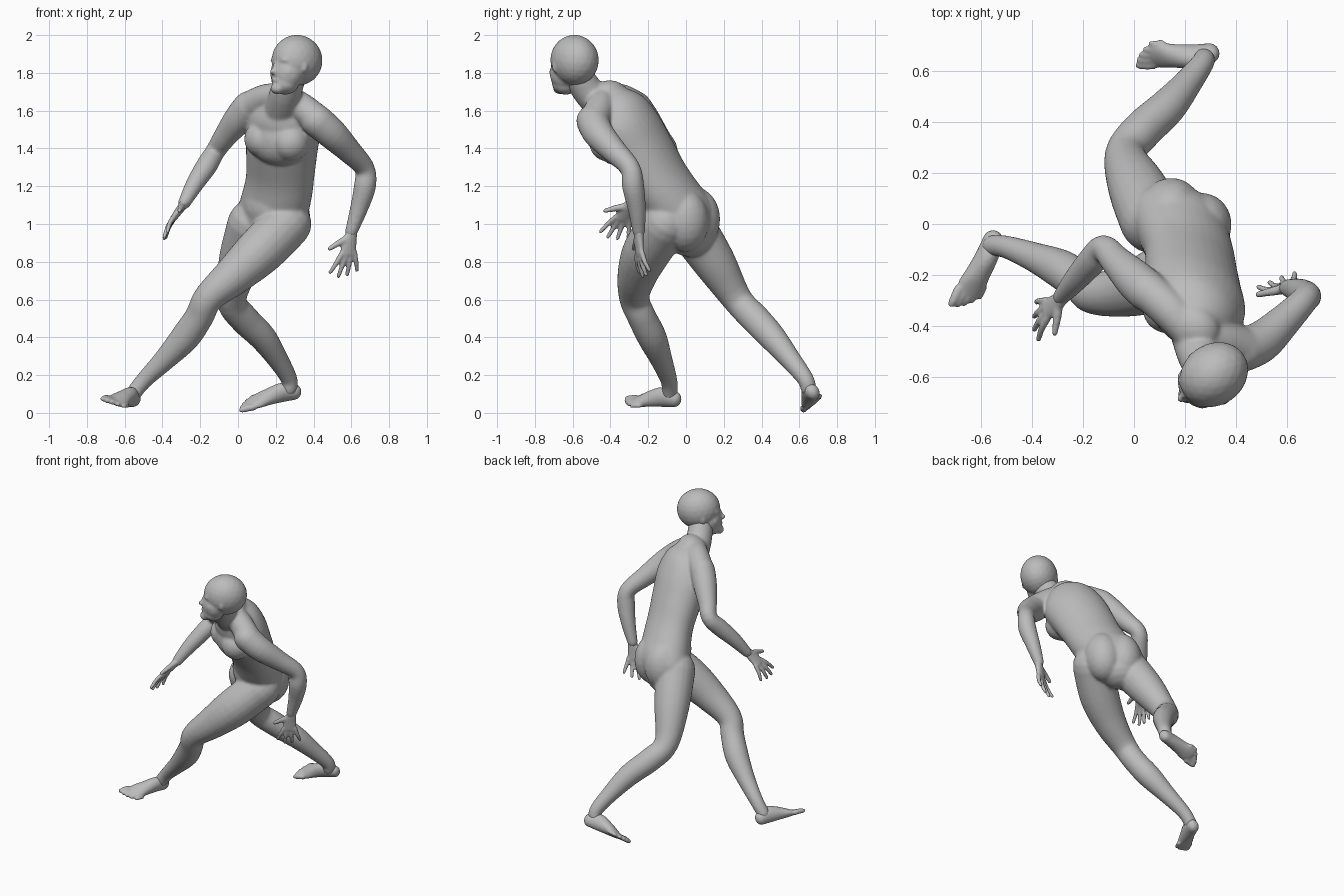
import bpy, bmesh
from math import sin, cos, pi, sqrt
from mathutils import Vector, Matrix

cube = bpy.data.objects.get("Cube")
if cube:
    bpy.data.objects.remove(cube, do_unlink=True)

grey = bpy.data.materials.new("plain grey")
grey.use_nodes = True
colour = (0.5, 0.5, 0.5, 1)
grey.diffuse_color = colour
grey.node_tree.nodes["Principled BSDF"].inputs["Base Color"].default_value = colour


def catmull(a, b, c, d, t):
    return [0.5 * (2 * q + (r - p) * t + (2 * p - 5 * q + 4 * r - s) * t * t
                   + (3 * q - p - 3 * r + s) * t ** 3) for p, q, r, s in zip(a, b, c, d)]


def loft(stations, side, square=True, steps=4, sides=20):
    """Round-ended tube; each station is x, y, z, half width, half depth."""
    ext = [stations[0]] + stations + [stations[-1]]
    path = [catmull(*ext[i:i + 4], k / steps)
            for i in range(len(stations) - 1) for k in range(steps)]
    path.append(list(stations[-1]))
    centres = [Vector(p[:3]) for p in path]
    last = len(path) - 1
    rings = []
    for i, p in enumerate(path):
        tangent = (centres[min(i + 1, last)] - centres[max(i - 1, 0)]).normalized()
        depth = side.cross(tangent).normalized()
        across = tangent.cross(depth) if square else side
        rings.append((centres[i], across * p[3], depth * p[4], tangent))

    # Rounded caps at both ends
    def cap(ring, sign):
        c, u, v, t = ring
        r = min(u.length, v.length)
        return [(c + t * sign * r * k, u * sqrt(1 - k * k), v * sqrt(1 - k * k), t)
                for k in (0.4, 0.7, 0.9, 0.98)]

    rings = cap(rings[0], -1)[::-1] + rings + cap(rings[-1], 1)
    loops = [[bm.verts.new(c + u * cos(2 * pi * j / sides) + v * sin(2 * pi * j / sides))
              for j in range(sides)] for c, u, v, t in rings]
    for low, high in zip(loops, loops[1:]):
        for j in range(sides):
            n = (j + 1) % sides
            bm.faces.new((low[j], low[n], high[n], high[j]))
    bm.faces.new(loops[0][::-1])
    bm.faces.new(loops[-1])


def limb(points, side=None):
    """Round tube; each point is x, y, z, radius."""
    if side is None:
        a, m, b = (Vector(points[i][:3]) for i in (0, len(points) // 2, -1))
        side = (m - a).cross(b - m).normalized()
    loft([(*p, p[3]) for p in points], side)


def blob(centre, radii, axes):
    """Ellipsoid turned to three given axes."""
    turn = Matrix(axes).transposed().to_4x4()
    bmesh.ops.create_icosphere(
        bm, subdivisions=3, radius=1,
        matrix=Matrix.Translation(centre) @ turn @ Matrix.Diagonal((*radii, 1)))


def finish(name, rounds):
    """Fuse the collected parts into one smooth skin."""
    bmesh.ops.recalc_face_normals(bm, faces=bm.faces)
    mesh = bpy.data.meshes.new(name)
    bm.to_mesh(mesh)
    bm.free()
    mesh.materials.append(grey)
    obj = bpy.data.objects.new(name, mesh)
    bpy.context.collection.objects.link(obj)
    fuse = obj.modifiers.new("fuse", 'REMESH')
    fuse.mode = 'VOXEL'
    fuse.voxel_size = 0.0075
    fuse.use_smooth_shade = True
    soften = obj.modifiers.new("soften", 'SMOOTH')
    soften.factor = 0.5
    soften.iterations = rounds


def hand(wrist, along, thumb_way, palm_sign):
    o = Vector(wrist)
    d = Vector(along).normalized()
    w = Vector(thumb_way)
    w = (w - d * w.dot(d)).normalized()
    palm = d.cross(w) * palm_sign

    def place(forward, out, drop=0):
        return o + d * forward + w * out + palm * drop

    # Palm
    loft([(*place(-0.02, 0), 0.029, 0.026), (*place(0.04, 0.003), 0.041, 0.021),
          (*place(0.1, 0), 0.046, 0.017)], w)
    # Fingers
    for i, length in enumerate((0.108, 0.124, 0.114, 0.092)):
        out = 0.036 - 0.024 * i
        fan = 0.036 - 0.025 * i
        start = 0.105 - 0.002 * i * i
        limb([(*place(start, out), 0.0145),
              (*place(start + length / 2, out + fan / 2, 0.005), 0.0135),
              (*place(start + length, out + fan, 0.022), 0.011)], w)
    # Thumb
    limb([(*place(0.02, 0.02), 0.02), (*place(0.05, 0.06, 0.005), 0.017),
          (*place(0.09, 0.105, 0.01), 0.012)], palm)


def foot(heel, toe, up, inner_sign):
    o = Vector(heel)
    a = (Vector(toe) - o).normalized()
    u = Vector(up)
    u = (u - a * u.dot(a)).normalized()
    left = u.cross(a)
    inner = left * inner_sign

    def place(forward, height, out=0):
        return o + a * forward + u * height + inner * out

    # Heel, arch and ball
    loft([(*place(f, h), w, d) for f, h, w, d in (
        (0.037, 0.045, 0.038, 0.045), (0.1, 0.055, 0.043, 0.055), (0.175, 0.042, 0.049, 0.042),
        (0.23, 0.029, 0.057, 0.029), (0.26, 0.023, 0.053, 0.021))], left)
    # Toes
    for i in range(5):
        out = 0.044 - 0.0245 * i
        r = 0.018 - 0.0015 * i
        start = 0.268 - 0.003 * i * i
        limb([(*place(start, 0.022, out), r), (*place(start + 0.03, 0.022, out), r),
              (*place(start + 0.062 - 0.004 * i, 0.017, out), r * 0.85)], left)


# Torso
bm = bmesh.new()
across = Vector((0.86, -0.49, -0.12)).normalized()
facing = Vector((-0.49, -0.86, 0)).normalized()
body_axes = (across, facing, across.cross(facing))
loft([(0.15, 0.015, 0.95, 0.16, 0.13), (0.175, -0.01, 1.04, 0.2, 0.16),
      (0.203, -0.075, 1.14, 0.2, 0.15), (0.223, -0.145, 1.25, 0.194, 0.142),
      (0.232, -0.225, 1.38, 0.202, 0.152), (0.24, -0.3, 1.5, 0.208, 0.16),
      (0.235, -0.355, 1.6, 0.172, 0.147), (0.235, -0.4, 1.665, 0.11, 0.1)],
     across, square=False, sides=32)
# Rib cage, belly and chest muscles
blob(Vector((0.24, -0.31, 1.45)) + facing * 0.055, (0.185, 0.11, 0.14), body_axes)
blob((0.175, -0.09, 1.1), (0.16, 0.12, 0.15), body_axes)
for way in (-1, 1):
    blob(Vector((0.24, -0.31, 1.44)) + across * 0.085 * way + facing * 0.07,
         (0.1, 0.1, 0.1), body_axes)
# Buttocks
blob((0.135, 0.045, 1.03), (0.125, 0.14, 0.17), body_axes)
blob((0.255, -0.01, 1.02), (0.125, 0.135, 0.17), body_axes)

# Neck and shoulder slopes
limb([(0.28, -0.57, 1.78, 0.08), (0.252, -0.507, 1.69, 0.085), (0.235, -0.42, 1.61, 0.095)], across)
limb([(0.235, -0.44, 1.675, 0.07), (0.15, -0.345, 1.665, 0.077), (0.06, -0.265, 1.625, 0.078)], facing)
limb([(0.25, -0.44, 1.675, 0.07), (0.335, -0.455, 1.62, 0.077), (0.42, -0.485, 1.55, 0.082)], facing)

# Arms
limb([(0.055, -0.265, 1.622, 0.082), (0, -0.215, 1.552, 0.079), (-0.07, -0.145, 1.46, 0.062),
      (-0.12, -0.095, 1.385, 0.053), (-0.165, -0.145, 1.31, 0.057),
      (-0.23, -0.22, 1.21, 0.048), (-0.285, -0.285, 1.11, 0.034)])
limb([(0.42, -0.495, 1.545, 0.087), (0.5, -0.46, 1.475, 0.082), (0.59, -0.378, 1.385, 0.066),
      (0.67, -0.295, 1.295, 0.054), (0.672, -0.28, 1.2, 0.059),
      (0.64, -0.26, 1.08, 0.048), (0.6, -0.25, 0.96, 0.034)])

# Legs
limb([(0.26, -0.11, 1.0, 0.13), (0.12, -0.205, 0.86, 0.129), (-0.02, -0.258, 0.73, 0.106),
      (-0.155, -0.274, 0.61, 0.081), (-0.205, -0.235, 0.51, 0.077), (-0.28, -0.18, 0.4, 0.078),
      (-0.39, -0.13, 0.28, 0.059), (-0.5, -0.09, 0.17, 0.045), (-0.555, -0.085, 0.1, 0.042)])
limb([(0.075, 0.015, 1.0, 0.132), (0.01, 0.148, 0.8, 0.114), (-0.035, 0.272, 0.6, 0.08),
      (0.03, 0.365, 0.5, 0.079), (0.13, 0.457, 0.4, 0.073), (0.213, 0.555, 0.28, 0.056),
      (0.27, 0.632, 0.18, 0.045), (0.272, 0.648, 0.13, 0.042)])
finish("body", 18)

bm = bmesh.new()
hand((-0.29, -0.295, 1.1), (-0.115, -0.09, -0.155), (0.35, -0.7, 0.6), -1)
hand((0.6, -0.25, 0.94), (-0.04, 0.01, -0.22), (-0.9, -0.35, 0), 1)
foot((-0.555, -0.022, 0.03), (-0.665, -0.282, 0.04), (0.35, -0.15, 0.9), -1)
foot((0.338, 0.697, 0.08), (0.015, 0.668, 0.025), (0, -0.55, 0.83), 1)
finish("hands_and_feet", 5)

# Head axes: left, forward, up
bm = bmesh.new()
fwd = Vector((-0.8, -0.58, 0.12)).normalized()
up = Vector((0.2, 0.15, 0.95))
up = (up - fwd * up.dot(fwd)).normalized()
left = up.cross(fwd)
head_axes = (left, fwd, up)
skull = Vector((0.313, -0.59, 1.867))


def feature(out, ahead, rise, *radii):
    blob(skull + left * out + fwd * ahead + up * rise, radii, head_axes)


feature(0, 0, 0, 0.121, 0.142, 0.135)             # skull
feature(0, 0.058, -0.075, 0.096, 0.084, 0.1)      # face
feature(0, 0.065, -0.133, 0.074, 0.07, 0.058)     # jaw
feature(0, 0.112, -0.165, 0.038, 0.034, 0.03)     # chin
feature(0, 0.141, -0.078, 0.018, 0.027, 0.018)    # nose tip
feature(0, 0.13, -0.052, 0.013, 0.022, 0.035)     # nose bridge
feature(0, 0.122, -0.122, 0.033, 0.021, 0.017)    # lips
for way in (-1, 1):
    feature(0.04 * way, 0.113, -0.014, 0.034, 0.021, 0.013)    # brow
    feature(0.05 * way, 0.088, -0.075, 0.038, 0.034, 0.04)     # cheek
    feature(0.108 * way, 0.022, -0.035, 0.013, 0.02, 0.034)    # ear
finish("head", 7)
